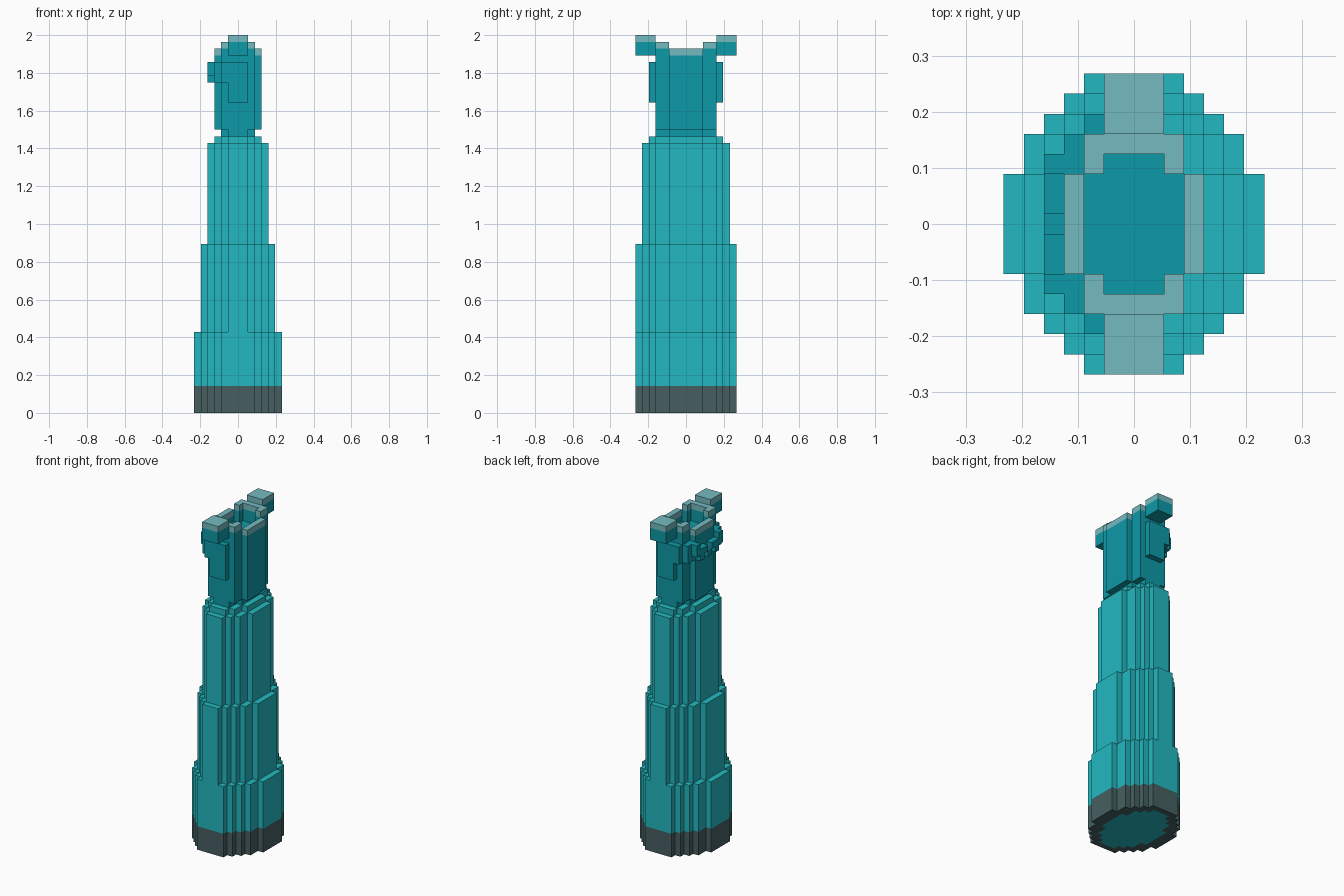
import bpy, bmesh

if "Cube" in bpy.data.objects:
    bpy.data.objects.remove(bpy.data.objects["Cube"])

U = 2 / 56  # one block


def make_material(name, rgb):
    lin = [((c / 255 + 0.055) / 1.055) ** 2.4 for c in rgb] + [1]
    m = bpy.data.materials.new(name)
    m.use_nodes = True
    m.diffuse_color = lin
    m.node_tree.nodes["Principled BSDF"].inputs["Base Color"].default_value = lin
    return m


TEAL = make_material("bright teal", (34, 185, 192))
DARK = make_material("deep teal", (13, 154, 167))
PALE = make_material("pale teal", (117, 187, 192))
GREY = make_material("slate grey", (70, 95, 97))


def finish(name, bm, *mats):
    bmesh.ops.recalc_face_normals(bm, faces=bm.faces)
    mesh = bpy.data.meshes.new(name)
    bm.to_mesh(mesh)
    bm.free()
    for m in mats:
        mesh.materials.append(m)
    ob = bpy.data.objects.new(name, mesh)
    bpy.context.collection.objects.link(ob)
    return ob


def outline(steps):
    """Stepped outline from (half width, half depth) steps, widest first."""
    q = []
    for i, (hx, hy) in enumerate(steps):
        if i:
            q.append((hx, steps[i - 1][1]))
        q.append((hx, hy))
    half = q + [(-x, y) for x, y in reversed(q)]
    return half + [(-x, -y) for x, y in half]


def loop(bm, steps, z):
    return [bm.verts.new((x * U, y * U, z * U)) for x, y in outline(steps)]


def prism(name, steps, z0, z1, mat, inlay=None, inlay_mat=None):
    """Stepped column, optionally with a differently coloured inlay below."""
    bm = bmesh.new()
    low, top = loop(bm, steps, z0), loop(bm, steps, z1)
    bm.faces.new(top)
    n = len(low)
    for i in range(n):
        j = (i + 1) % n
        bm.faces.new((low[i], low[j], top[j], top[i]))
    if inlay:
        inner = loop(bm, inlay, z0)
        m = len(inner)
        edges = [bm.edges.new((inner[i], inner[(i + 1) % m])) for i in range(m)]
        edges += [bm.edges.get((low[i], low[(i + 1) % n])) for i in range(n)]
        bmesh.ops.triangle_fill(bm, edges=edges, use_beauty=True)
        bm.faces.new(inner).material_index = 1
    else:
        bm.faces.new(low)
    return finish(name, bm, mat, *([inlay_mat] if inlay_mat else []))


def blocks(name, mat, boxes, mirror=""):
    """Boxes (x0, x1, y0, y1, z0, z1) in block units, repeated by mirroring."""
    bm = bmesh.new()
    for x0, x1, y0, y1, z0, z1 in boxes:
        for sx in ((1, -1) if "x" in mirror else (1,)):
            for sy in ((1, -1) if "y" in mirror else (1,)):
                vs = bmesh.ops.create_cube(bm, size=1)["verts"]
                for v in vs:
                    v.co.x = sx * U * (x1 if v.co.x > 0 else x0)
                    v.co.y = sy * U * (y1 if v.co.y > 0 else y0)
                    v.co.z = U * (z1 if v.co.z > 0 else z0)
    return finish(name, bm, mat)


# Stepped plans, shrinking upwards
LOWER = [(6.5, 2.5), (5.5, 4.5), (4.5, 5.5), (3.5, 6.5), (2.5, 7.5)]
MIDDLE = [(5.5, 2.5), (4.5, 4.5), (3.5, 5.5), (2.5, 6.5), (1.5, 7.5)]
UPPER = [(4.5, 2.5), (3.5, 4.5), (2.5, 5.5), (1.5, 6.5)]
LEDGE = [(3.5, 2.5), (2.5, 4.5), (1.5, 5.5)]
NECK = [(2.5, 2.5), (1.5, 4.5)]
HEAD = [(3.5, 2.5), (2.5, 4.5)]

# Shaft
prism("base_plinth", LOWER, 0, 4, GREY, UPPER, TEAL)
prism("lower_tier", LOWER, 4, 12, TEAL)
prism("middle_tier", MIDDLE, 12, 25, TEAL)
prism("upper_tier", UPPER, 25, 40, TEAL)
prism("top_ledge", LEDGE, 40, 41, TEAL)

# Turret
prism("turret_neck", NECK, 41, 42, DARK)
prism("turret_body", HEAD, 42, 52, DARK)

# Parapet around the sunken roof, with a pale coping
for name, mat, (a0, a1), (b0, b1) in (("parapet", DARK, (52, 53), (52, 54)),
                                      ("coping", PALE, (53, 54), (54, 55))):
    blocks(name + "_sides", mat, [(2.5, 3.5, -2.5, 2.5, a0, a1)], "x")
    blocks(name + "_corners", mat, [(1.5, 2.5, 2.5, 3.5, b0, b1)], "xy")
    blocks(name + "_ends", mat, [(-2.5, 2.5, 3.5, 4.5, b0, b1)], "y")

# Overhanging end blocks
blocks("overhang", DARK, [(-1.5, 1.5, 4.5, 7.5, 53, 55)], "y")
blocks("overhang_cap", PALE, [(-1.5, 1.5, 4.5, 7.5, 55, 56)], "y")

# Front and back panels, with a band wrapping round the -x side
blocks("wall_panel", DARK, [(-1.5, 1.5, 4.5, 5.5, 46, 52)], "y")
blocks("band_corner", DARK, [(-2.5, -1.5, 4.5, 5.5, 49, 52),
                             (-3.5, -2.5, 2.5, 4.5, 49, 52)], "y")
rows = {0: (49, 50), 1: (50, 51), 2: (49, 51), 3: (50, 52)}
blocks("band_side", DARK, [(-4.5, -3.5, y - 0.5, y + 0.5, *rows[abs(y)])
                           for y in range(-3, 4)])
